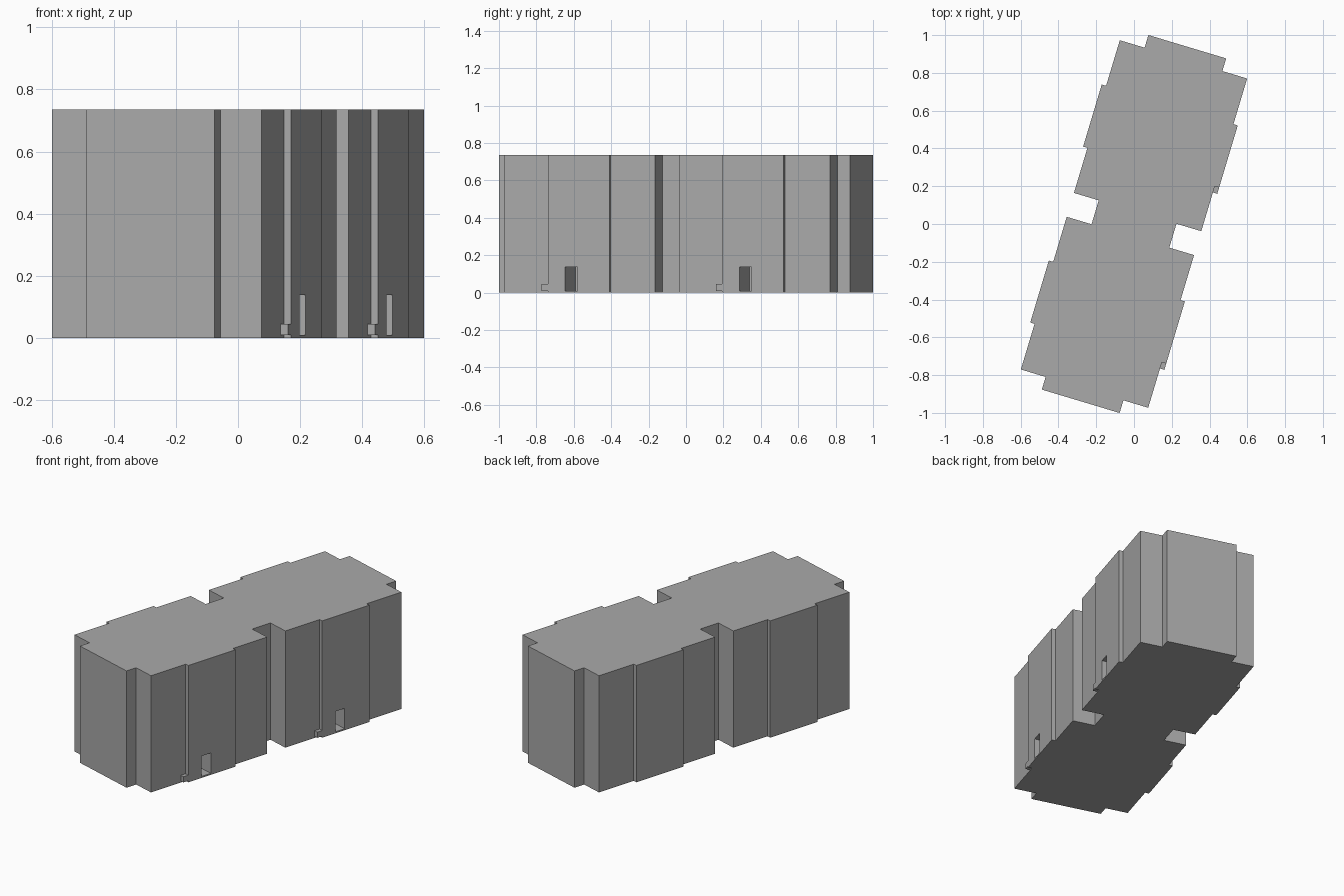
import bpy
import bmesh
from math import radians
from mathutils import Matrix

cube = bpy.data.objects.get("Cube")
if cube:
    bpy.data.objects.remove(cube, do_unlink=True)

HEIGHT = 0.735
TURN = Matrix.Rotation(radians(-16.73), 4, 'Z')
WALL, BAY, INNER = 0.352, 0.376, 0.215      # half widths of the plan
BAY_START, BAY_END = 0.315, 0.658           # bay extent along the long axis

grey = bpy.data.materials.new("plain_grey")
grey.use_nodes = True
colour = (0.4, 0.4, 0.4, 1)
grey.diffuse_color = colour
grey.node_tree.nodes["Principled BSDF"].inputs["Base Color"].default_value = colour


def prism(name, outline, bottom, top):
    """Extrude a plan outline between two heights and turn it into place."""
    bm = bmesh.new()
    base = bm.faces.new([bm.verts.new((x, y, bottom)) for x, y in outline])
    grown = bmesh.ops.extrude_face_region(bm, geom=[base])["geom"]
    verts = [v for v in grown if isinstance(v, bmesh.types.BMVert)]
    bmesh.ops.translate(bm, verts=verts, vec=(0, 0, top - bottom))
    bmesh.ops.recalc_face_normals(bm, faces=bm.faces)
    bm.transform(TURN)
    mesh = bpy.data.meshes.new(name)
    bm.to_mesh(mesh)
    bm.free()
    mesh.materials.append(grey)
    obj = bpy.data.objects.new(name, mesh)
    bpy.context.collection.objects.link(obj)
    return obj


def box(name, x0, x1, y0, y1, z0, z1):
    return prism(name, [(x0, y0), (x1, y0), (x1, y1), (x0, y1)], z0, z1)


# Main block: one quarter of the stepped plan, mirrored on both axes
quarter = [(INNER, 0.98), (INNER, 0.91), (WALL, 0.91), (WALL, BAY_END),
           (BAY, BAY_END), (BAY, BAY_START), (WALL, BAY_START),
           (WALL, 0.066), (INNER, 0.066)]
right = quarter + [(x, -y) for x, y in reversed(quarter)]
plan = right + [(-x, -y) for x, y in right]
block = prism("building_block", plan, 0, HEIGHT)

# Each half has a deep doorway and a low ledge on its +x bay
for label, start in (("back", BAY_START), ("front", -BAY_END)):
    door = start + 0.096
    cutter = box(label + "_doorway_cutter", BAY - 0.19, BAY + 0.05,
                 door, door + 0.068, 0.009, 0.137)
    cutter.hide_render = True
    cutter.hide_set(True)
    cutter.display_type = 'WIRE'
    cut = block.modifiers.new(label + "_doorway", 'BOOLEAN')
    cut.operation = 'DIFFERENCE'
    cut.solver = 'EXACT'
    cut.object = cutter
    box(label + "_ledge", WALL - 0.01, BAY, start - 0.035, start + 0.005, 0.009, 0.045)
